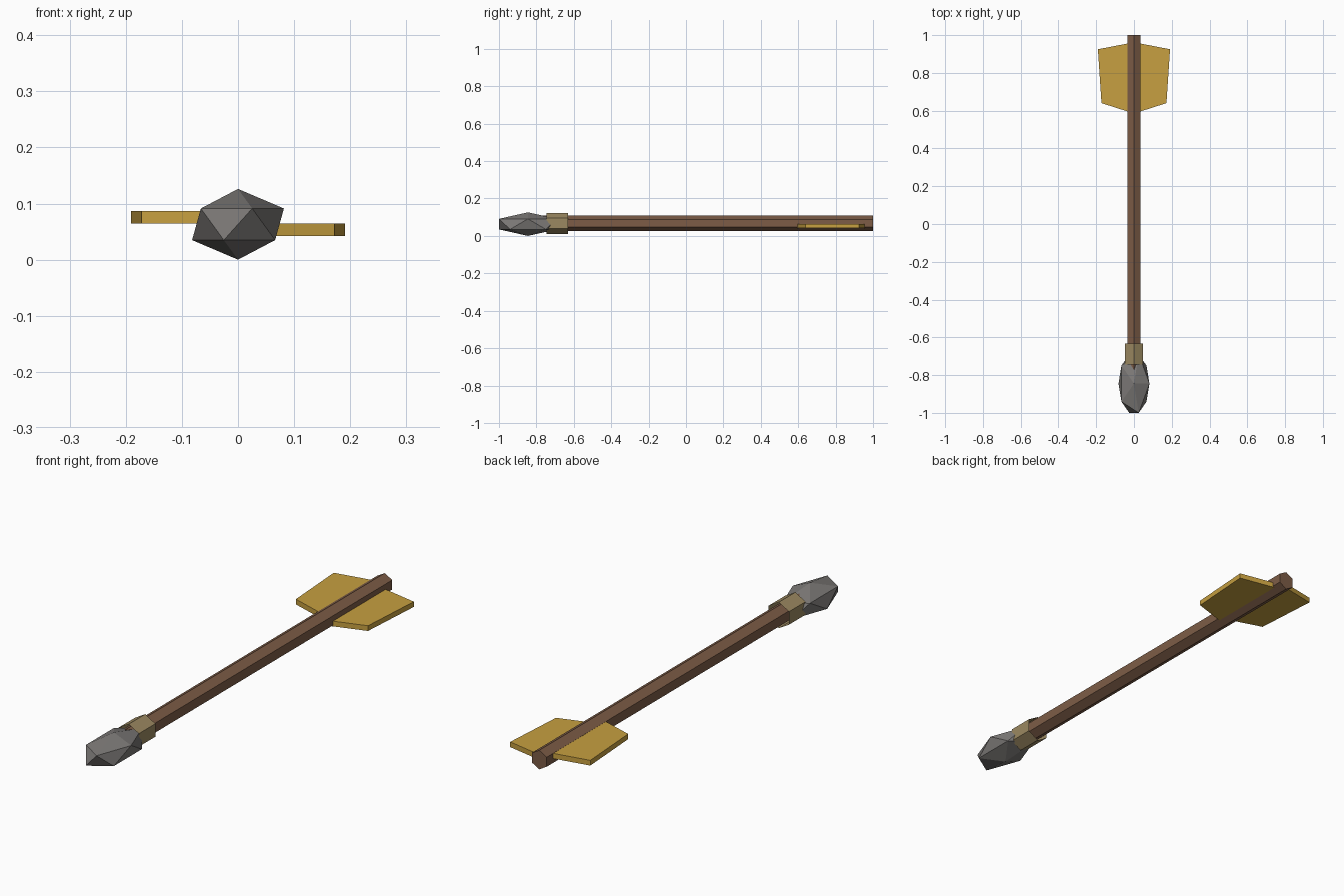
import bpy, bmesh
from math import sin, cos, pi
from mathutils import Matrix

old = bpy.data.objects.get("Cube")
if old:
    bpy.data.objects.remove(old, do_unlink=True)


def material(name, rgb):
    mat = bpy.data.materials.new(name)
    mat.use_nodes = True
    mat.diffuse_color = (*rgb, 1)
    mat.node_tree.nodes["Principled BSDF"].inputs["Base Color"].default_value = (*rgb, 1)
    return mat


wood = material("brown wood", (0.205, 0.108, 0.062))
stone = material("grey stone", (0.2, 0.19, 0.182))
cord = material("tan cord", (0.33, 0.25, 0.12))
feather = material("gold feather", (0.57, 0.35, 0.052))


def finish(bm, name, mat):
    bmesh.ops.recalc_face_normals(bm, faces=bm.faces[:])
    mesh = bpy.data.meshes.new(name)
    bm.to_mesh(mesh)
    bm.free()
    mesh.materials.append(mat)
    obj = bpy.data.objects.new(name, mesh)
    bpy.context.collection.objects.link(obj)
    return obj


def prism(name, mat, near, far, capped=True):
    """Join two matching outlines with side faces and optional caps."""
    bm = bmesh.new()
    a = [bm.verts.new(p) for p in near]
    b = [bm.verts.new(p) for p in far]
    for i in range(len(a)):
        j = (i + 1) % len(a)
        bm.faces.new((a[i], a[j], b[j], b[i]))
    if capped:
        bm.faces.new(a)
        bm.faces.new(b)
    return finish(bm, name, mat)


def hexagon(radius, y, z):
    # ridge pointing straight up
    return [(radius * sin(k * pi / 3), y, z + radius * cos(k * pi / 3)) for k in range(6)]


# Shaft and the open sleeve of binding behind the head
AXIS = 0.067
prism("shaft", wood, hexagon(0.041, -0.8, AXIS), hexagon(0.041, 1.0, AXIS))
prism("binding", cord, hexagon(0.056, -0.745, AXIS), hexagon(0.056, -0.632, AXIS), capped=False)

# Faceted stone head
bm = bmesh.new()
bmesh.ops.create_icosphere(bm, subdivisions=1, radius=1)
bmesh.ops.transform(bm, verts=bm.verts[:],
                    matrix=Matrix.Translation((0, -0.845, 0.063)) @ Matrix.Diagonal((0.0915, 0.182, 0.063, 1)))
finish(bm, "arrowhead", stone)

# Two fletchings, the left one lower than the right one
outline = [(0, 0.585), (0.172, 0.64), (0.191, 0.925), (0, 0.962)]
for name, side, low in (("left_fletching", 1, 0.042), ("right_fletching", -1, 0.0645)):
    prism(name, feather,
          [(side * x, y, low) for x, y in outline],
          [(side * x, y, low + 0.0225) for x, y in outline])
